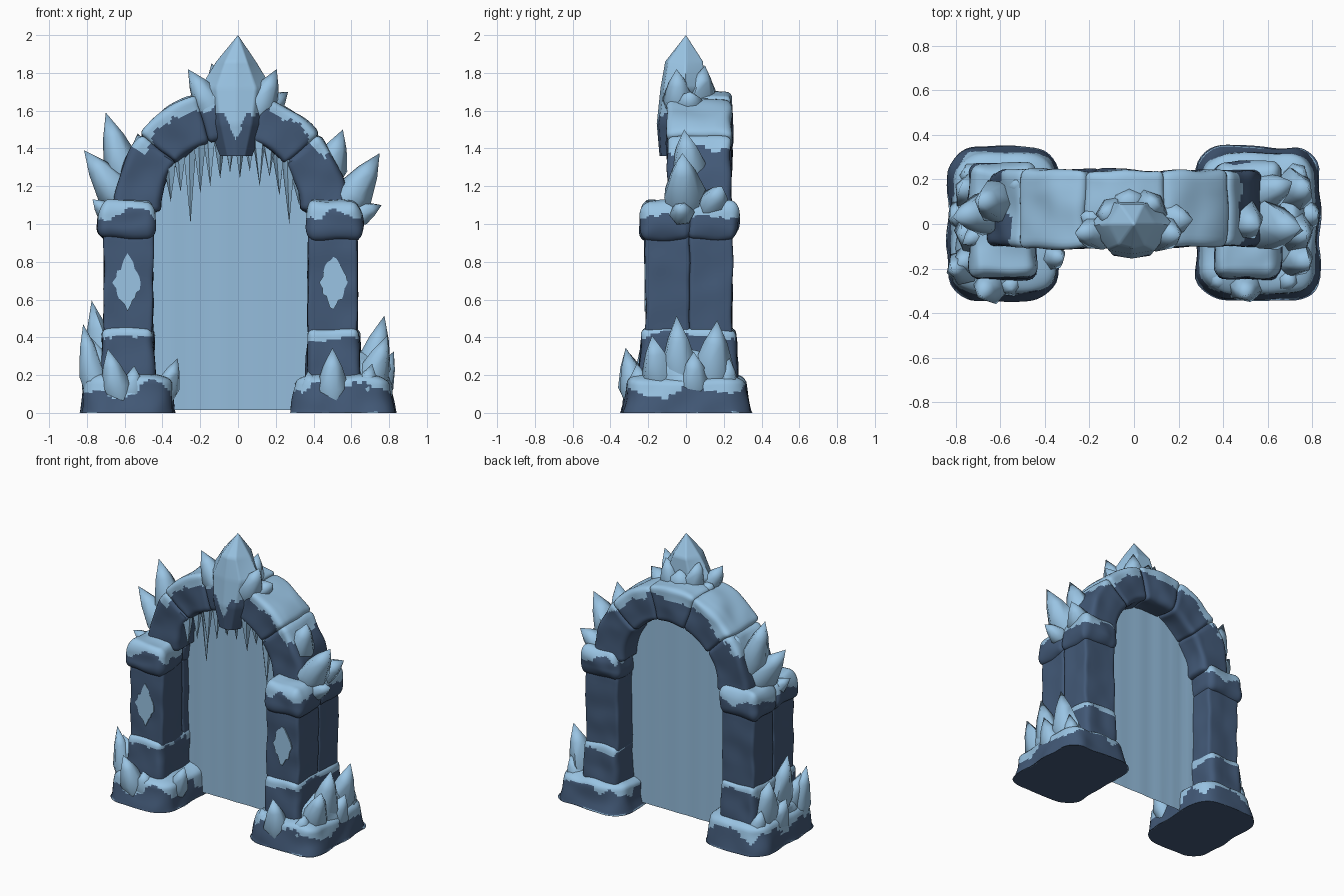
import bpy, bmesh, math, random
from mathutils import Vector, noise

random.seed(4)
if "Cube" in bpy.data.objects:
    bpy.data.objects.remove(bpy.data.objects["Cube"])


def material(name, rgb):
    m = bpy.data.materials.new(name)
    m.use_nodes = True
    m.diffuse_color = (*rgb, 1)
    m.node_tree.nodes["Principled BSDF"].inputs["Base Color"].default_value = (*rgb, 1)
    return m


STONE = material("dark blue stone", (0.055, 0.1, 0.185))
ICE = material("pale blue ice", (0.32, 0.55, 0.77))
VEIL = material("blue portal veil", (0.3, 0.51, 0.72))


def finish(bm, name, mats, angle=40):
    bmesh.ops.recalc_face_normals(bm, faces=bm.faces)
    me = bpy.data.meshes.new(name)
    bm.to_mesh(me)
    bm.free()
    for m in mats:
        me.materials.append(m)
    me.shade_smooth()
    me.set_sharp_from_angle(angle=math.radians(angle))
    ob = bpy.data.objects.new(name, me)
    bpy.context.collection.objects.link(ob)
    return ob


def rough(p, scale=7):
    return noise.noise(Vector(p) * scale)


def block(name, lo, hi, radii, taper=0, bend=None, snow=None, bump=0.012, cuts=19):
    """Rounded, worn stone block; bend remaps points, snow picks the icy faces."""
    lo, hi = Vector(lo), Vector(hi)
    mid, half = (lo + hi) / 2, (hi - lo) / 2
    rad = Vector(radii)
    bm = bmesh.new()
    bmesh.ops.create_cube(bm, size=2)
    bmesh.ops.subdivide_edges(bm, edges=bm.edges, cuts=cuts, use_grid_fill=True)
    for v in bm.verts:
        p = Vector(v.co[i] * half[i] for i in range(3))
        inner = Vector(max(-half[i] + rad[i], min(half[i] - rad[i], p[i])) for i in range(3))
        d = Vector((p[i] - inner[i]) / rad[i] for i in range(3))
        if d.length > 1:
            d.normalize()
        p = inner + Vector(d[i] * rad[i] for i in range(3))
        k = 1 - taper * (p.z / half.z + 1) / 2
        p = mid + Vector((p.x * k, p.y * k, p.z))
        p = bend(p) if bend else p
        n = Vector((rough(p), rough(p + Vector((9, 0, 0))), rough(p + Vector((0, 9, 0)))))
        v.co = p + n * bump
        v.co.z = max(v.co.z, 0)
    bmesh.ops.recalc_face_normals(bm, faces=bm.faces)
    for f in bm.faces:
        f.material_index = int(snow(f.calc_center_median(), f.normal)) if snow else 0
    return finish(bm, name, [STONE, ICE])


def crystal(name, base, tip, r, sides=6, profile=((0, 0.75), (0.36, 1.05), (0.7, 0.6))):
    """Pointed shard: narrow foot, wide waist, bulging sides and a sharp tip."""
    base, tip = Vector(base), Vector(tip)
    axis = tip - base
    q = axis.to_track_quat('Z', 'Y')
    bm = bmesh.new()
    spin = random.uniform(0, 1)
    wobble = [random.uniform(0.88, 1.1) for i in range(sides)]
    rings = [[bm.verts.new(base + axis * t + q @ Vector((
        r * s * wobble[i] * math.cos(spin + math.tau * i / sides),
        r * s * 0.9 * math.sin(spin + math.tau * i / sides), 0))) for i in range(sides)]
        for t, s in profile]
    top = bm.verts.new(tip)
    bm.faces.new(rings[0][::-1])
    for i in range(sides):
        j = (i + 1) % sides
        for a, b in zip(rings, rings[1:]):
            bm.faces.new((a[i], a[j], b[j], b[i]))
        bm.faces.new((rings[-1][i], rings[-1][j], top))
    return finish(bm, name, [ICE], 66)


def snow_cap(top, depth):
    """Snow on upward faces and a ragged drip below the top edge."""
    def rule(c, n):
        drip = depth * (1 + 1.1 * rough(c, 8) + 0.4 * rough(c, 25))
        return n.z > 0.5 or (n.z > -0.3 and c.z > top - drip)
    return rule


def all_snow(c, n):
    return True


CX = -0.04   # middle of the gate opening
ARCH = Vector((CX, 0, 1.08))

# Pillars on both sides
for side, tag in ((-1, "right"), (1, "left")):
    def span(a, b, s=side):
        return sorted((CX + s * a, CX + s * b))
    a, b = (-0.84, -0.325) if side < 0 else (0.272, 0.84)
    block(tag + "_base", (a, -0.352, -0.08), (b, 0.355, 0.205), (0.14, 0.12, 0.05), 0.14,
          snow=snow_cap(0.2, 0.08), bump=0.016)
    # Heaped snow round the foot of the plinth
    a, b = sorted((side * 0.56, side * 0.8))
    block(tag + "_snow_heap", (a, -0.22, 0.1), (b, 0.25, 0.32), (0.1, 0.12, 0.1), 0.25,
          snow=all_snow, bump=0.04)
    a, b = span(0.4, 0.69)
    block(tag + "_plinth", (a, -0.25, 0.15), (b, 0.275, 0.45), (0.04, 0.04, 0.04), 0.05,
          snow=snow_cap(0.45, 0.05))
    for y0, y1, where in ((-0.215, 0.02, "front"), (0.02, 0.245, "rear")):
        a, b = span(0.41, 0.67)
        block(f"{tag}_{where}_pillar", (a, y0, 0.4), (b, y1, 0.96), (0.015, 0.015, 0.02), bump=0.01)
        a, b = span(0.395, 0.705)
        c0, c1 = (-0.248, 0.04) if where == "front" else (0, 0.28)
        block(f"{tag}_{where}_cap", (a, c0, 0.92), (b, c1, 1.125), (0.05, 0.05, 0.07), 0.08,
              snow=snow_cap(1.12, 0.065), bump=0.018)
    # Frosted diamond on the pillar front
    bm = bmesh.new()
    mx = CX + side * 0.545
    pts = []
    for i in range(24):
        t = math.tau * i / 24
        k = (1 + 0.25 * rough((i, side, 0.5), 1.7)) / (abs(math.cos(t)) + abs(math.sin(t))) ** 0.8
        pts.append(bm.verts.new((mx + 0.075 * k * math.cos(t), -0.221, 0.69 + 0.145 * k * math.sin(t))))
    face = bm.faces.new(pts)
    ext = bmesh.ops.extrude_face_region(bm, geom=[face])["geom"]
    bmesh.ops.translate(bm, verts=[g for g in ext if isinstance(g, bmesh.types.BMVert)], vec=(0, 0.009, 0))
    finish(bm, tag + "_frost_diamond", [ICE])

# Arch stones, bent around the opening
R0, R1 = 0.37, 0.612


def bend(p):
    a = math.radians(p.x)
    return Vector((CX + p.z * math.cos(a), p.y, ARCH.z + p.z * math.sin(a)))


def arch_snow(c, n):
    rel = c - ARCH
    rad = math.hypot(rel.x, rel.z)
    high = rel.z / rad > 0.5 + 0.25 * rough(c, 6)
    drip = 0.055 * (1 + rough(c, 9) + 0.5 * rough(c, 25))
    return rad > R1 - 0.08 and (n.z > 0.45 + 0.25 * rough(c, 8) or (high and rad > R1 - drip))


steps = (-2, 40, 73, 107, 140, 182)
for i in range(5):
    grow = (0, 0, 0.01, 0.015, 0)[i]
    block(f"arch_stone_{i + 1}", (steps[i] - 0.4, -0.1 - grow / 2, R0),
          (steps[i + 1] + 0.4, 0.238 + grow / 2, R1 + grow), (3, 0.035, 0.035),
          bend=bend, snow=arch_snow, bump=0.014)

# Portal veil, almost flat
bm = bmesh.new()
cols = []
for i in range(25):
    x = CX - 0.43 + 0.86 * i / 24
    top = ARCH.z + math.sqrt(max(0, 0.44 ** 2 - (x - CX) ** 2))
    y = 0.08 + 0.006 * rough((i, 0, 0.3), 0.4)
    cols.append([bm.verts.new((x, y, z)) for z in (0.015, top)])
for a, b in zip(cols, cols[1:]):
    bm.faces.new((a[0], b[0], b[1], a[1]))
finish(bm, "portal_veil", [VEIL], 60)

# Keystone: a large shard that turns to stone at the foot
bm = bmesh.new()
rings = []
for z, w, y0, y1 in ((1.36, 0.085, -0.14, -0.02), (1.53, 0.15, -0.155, 0.02),
                     (1.72, 0.19, -0.135, 0.1), (1.86, 0.105, -0.11, 0.09)):
    my = (y0 + y1) / 2
    rings.append([bm.verts.new((-0.01 + w * u, my + (y1 - y0) / 2 * v, z)) for u, v in
                  ((-1, 0.1), (-0.55, -0.85), (0, -1), (0.55, -0.85), (1, 0.1), (0.5, 1), (-0.5, 1))])
apex = bm.verts.new((0, 0, 2))
bm.faces.new(rings[0][::-1])
for i in range(7):
    j = (i + 1) % 7
    for a, b in zip(rings, rings[1:]):
        bm.faces.new((a[i], a[j], b[j], b[i]))
    bm.faces.new((rings[-1][i], rings[-1][j], apex))
bmesh.ops.subdivide_edges(bm, edges=bm.edges, cuts=9, use_grid_fill=True)
for f in bm.faces:
    c = f.calc_center_median()
    off = abs(c.x + 0.01)
    edge = 1.54 + 0.5 * off + 0.08 * rough(c, 14) - 0.1 * max(0, 1 - off / 0.05)
    f.material_index = int(c.z > edge)
finish(bm, "keystone", [STONE, ICE], 60)

# Crown shards around the keystone
for b, t, r in (((-0.1, -0.03, 1.56), (-0.265, -0.04, 1.82), 0.09), ((0.09, -0.03, 1.56), (0.205, -0.05, 1.82), 0.09),
                ((0.12, 0.02, 1.58), (0.265, 0.02, 1.7), 0.08), ((-0.07, 0.04, 1.6), (-0.14, 0.05, 1.85), 0.085),
                ((0.05, 0.06, 1.6), (0.09, 0.1, 1.84), 0.085), ((-0.02, 0.06, 1.6), (-0.03, 0.12, 1.79), 0.1),
                ((-0.13, 0, 1.6), (-0.24, 0.04, 1.71), 0.07)):
    crystal("crown_shard", b, t, r)

# Shards on the arch shoulders
for b, t, r in (((-0.57, 0.06, 1.07), (-0.815, 0.03, 1.39), 0.11), ((-0.57, 0.1, 1.17), (-0.7, 0.1, 1.59), 0.105),
                ((-0.5, 0.15, 1.28), (-0.53, 0.19, 1.48), 0.07), ((-0.66, -0.02, 1.03), (-0.77, -0.09, 1.13), 0.06),
                ((0.45, 0.02, 1.2), (0.555, -0.01, 1.5), 0.1), ((0.54, -0.01, 1.04), (0.75, -0.02, 1.375), 0.11),
                ((0.6, -0.02, 1.03), (0.76, -0.03, 1.1), 0.07), ((0.54, 0.12, 1.06), (0.71, 0.19, 1.2), 0.09),
                ((0.4, 0.04, 1.3), (0.41, -0.02, 1.46), 0.07)):
    crystal("shoulder_shard", b, t, r)

# Shards around the outer feet, repeated on both sides
for side, tag in ((-1, "right"), (1, "left")):
    tall = 0.08 if side < 0 else 0
    for b, t, r in (((0.68, -0.03, 0.1), (0.775, -0.05, 0.515 + tall), 0.1),
                    ((0.68, 0.13, 0.1), (0.78, 0.165, 0.49), 0.1),
                    ((0.68, -0.14, 0.1), (0.79, -0.18, 0.41), 0.09),
                    ((0.71, 0.04, 0.06), (0.825, 0.04, 0.325), 0.09),
                    ((0.69, 0.2, 0.06), (0.76, 0.23, 0.29), 0.08)):
        crystal(tag + "_foot_shard", (b[0] * side, *b[1:]), (t[0] * side, *t[1:]), r)

# Shards in front of the feet, different on each side
for b, t, r in (((0.5, -0.25, 0.02), (0.5, -0.32, 0.345), 0.085), ((0.4, -0.23, 0.04), (0.37, -0.26, 0.22), 0.08),
                ((0.66, -0.24, 0.06), (0.71, -0.26, 0.26), 0.075), ((-0.62, -0.25, 0.04), (-0.69, -0.32, 0.34), 0.09),
                ((-0.74, -0.2, 0.06), (-0.82, -0.2, 0.47), 0.08), ((-0.56, -0.24, 0.05), (-0.55, -0.29, 0.25), 0.075),
                ((-0.4, -0.14, 0.06), (-0.32, -0.15, 0.29), 0.07)):
    crystal("front_foot_shard", b, t, r)

# Icicles under the front of the arch
tips = (1.12, 1.17, 1.0, 1.16, 1.2, 1.24, 1.27, 1.24, 1.28, 1.2, 1.25, 1.15, 1.0, 1.1)
for i, z in enumerate(tips):
    x = -0.36 + 0.68 * i / (len(tips) - 1)
    root = ARCH.z + math.sqrt(0.39 ** 2 - (x - CX) ** 2) + 0.02
    y = -0.06 + 0.03 * (i % 3)
    crystal("icicle", (x, y, root), (x + 0.004, y, z), 0.034, 5, ((0, 1.1), (0.2, 1)))
